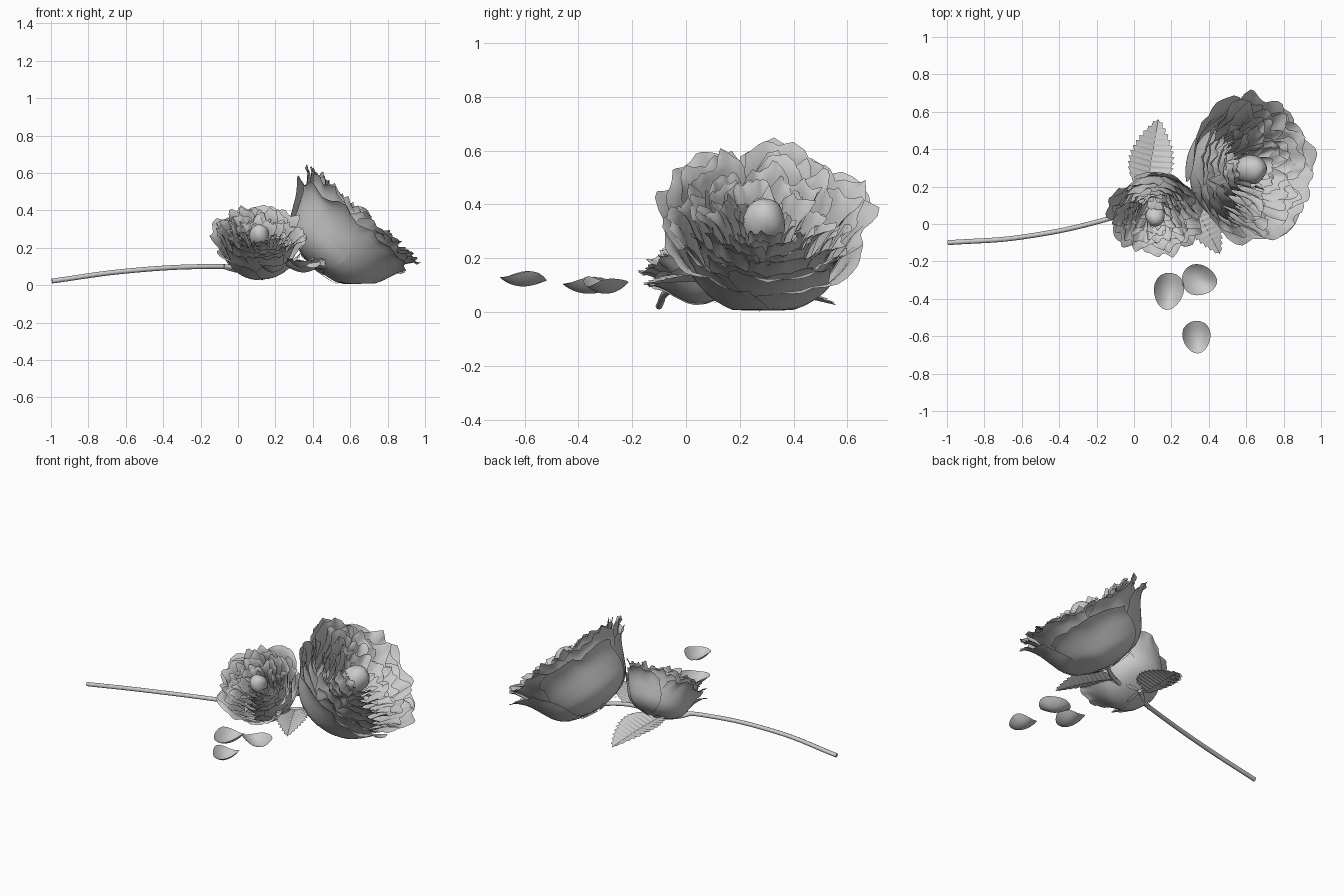
import bpy, bmesh, math, random
from mathutils import Vector, noise

if "Cube" in bpy.data.objects:
    bpy.data.objects.remove(bpy.data.objects["Cube"])

random.seed(11)


def make(name, verts, faces, smooth=True):
    me = bpy.data.meshes.new(name)
    me.from_pydata([tuple(v) for v in verts], [], faces)
    ob = bpy.data.objects.new(name, me)
    bpy.context.collection.objects.link(ob)
    if smooth:
        me.polygons.foreach_set("use_smooth", [True] * len(me.polygons))
    me.update()
    return ob


def grid_faces(nu, nv, off=0):
    return [(off + j * (nu + 1) + i, off + j * (nu + 1) + i + 1,
             off + (j + 1) * (nu + 1) + i + 1, off + (j + 1) * (nu + 1) + i)
            for j in range(nv) for i in range(nu)]


def lerp_table(t, table):
    for (a, *p), (b, *q) in zip(table, table[1:]):
        if t <= b:
            f = (t - a) / (b - a)
            return [x + (y - x) * f for x, y in zip(p, q)]
    return table[-1][1:]


# cup profile: v, radius fraction, height fraction
CUP = [(0, .06, 0), (.1, .30, .03), (.2, .52, .10), (.3, .66, .20), (.4, .75, .31), (.6, .86, .55),
       (.8, .93, .80), (.92, .97, .94), (1, 1.0, 1.0)]


def rose(name, base, axis, rings, bud_r, bud_z, ruffle):
    """rings: (rim radius, rim height, petal count, outward curl)"""
    base, rot = Vector(base), Vector((0, 0, 1)).rotation_difference(Vector(axis))
    nu, nv = 14, 14
    verts, faces = [], []
    for k, (R, H, n, curl) in enumerate(rings):
        for p in range(n):
            a0 = 2 * math.pi * (p + .5 * (k % 2)) / n + random.uniform(-.12, .12) + k * .3
            w = math.pi / n * 1.25
            h = H * random.uniform(.94, 1.04)
            rad = R * random.uniform(.95, 1.05)
            seed = Vector((random.random() * 50, random.random() * 50, k))
            off = len(verts)
            for j in range(nv + 1):
                v = j / nv
                for i in range(nu + 1):
                    u = 2 * i / nu - 1
                    vv = v * (1 - .14 * abs(u) ** 3)
                    r, z = lerp_table(vv, CUP)
                    edge = max(0, (vv - .55) / .45) ** 2
                    nz = noise.noise(seed + Vector((u * 1.8, v * 1.5, 0)))
                    nz2 = noise.noise(seed + Vector((u * 4, v * 2, 9)))
                    r = r * rad + curl * edge + edge * ruffle * nz
                    r += .03 * rad * u            # overlap spiral
                    z = z * h - curl * .35 * edge ** 2 + edge * ruffle * .6 * (nz2 + nz)
                    a = a0 + u * w * (.75 + .25 * math.sin(math.pi * min(1, v * 1.1)))
                    q = base + rot @ Vector((r * math.cos(a), r * math.sin(a), z))
                    q.z = max(q.z, .004 + .01 * v)
                    verts.append(q)
            faces += grid_faces(nu, nv, off)
    make(name + "_petals", verts, faces)
    # closed centre bud
    verts, faces = [], []
    for j in range(13):
        t = math.pi * j / 12
        for i in range(21):
            a = 2 * math.pi * i / 20
            r = bud_r * math.sin(t) * (1 + .05 * math.sin(3 * a + 3 * t))
            verts.append(base + rot @ Vector((r * math.cos(a), r * math.sin(a),
                                              bud_z - 1.25 * bud_r * math.cos(t))))
    make(name + "_bud", verts, grid_faces(20, 12))
    # sepals under the cup
    verts, faces = [], []
    R, H = rings[-1][0], rings[-1][1]
    for s in range(5):
        off = len(verts)
        for j in range(7):
            v = j / 6
            r, z = lerp_table(v * .16, CUP)
            for i in range(3):
                a = s * 1.2566 + (i - 1) * .35 * (1 - v) ** .7
                q = base + rot @ Vector((r * R * 1.02 * math.cos(a), r * R * 1.02 * math.sin(a), z * H - .008))
                q.z = max(q.z, .002)
                verts.append(q)
        faces += grid_faces(2, 6, off)
    make(name + "_sepals", verts, faces)


def tube(name, pts, r0, r1):
    cu = bpy.data.curves.new(name, 'CURVE')
    cu.dimensions = '3D'
    cu.bevel_depth = r0
    cu.bevel_resolution = 2
    cu.use_fill_caps = True
    sp = cu.splines.new('BEZIER')
    sp.bezier_points.add(len(pts) - 1)
    for i, (b, p) in enumerate(zip(sp.bezier_points, pts)):
        b.co = p
        b.handle_left_type = b.handle_right_type = 'AUTO'
        b.radius = 1 + (r1 / r0 - 1) * i / (len(pts) - 1)
    ob = bpy.data.objects.new(name, cu)
    bpy.context.collection.objects.link(ob)


def leaf(name, root, tip, half, fold, droop):
    """serrated leaf folded along its midrib"""
    root, tip = Vector(root), Vector(tip)
    d = tip - root
    side = Vector((d.y, -d.x, 0)).normalized()
    up = side.cross(d).normalized()
    n, verts = 28, []
    for j in range(n + 1):
        t = j / n
        w = half * math.sin(math.pi * t ** .75) ** .9 if 0 < t < 1 else 0
        tooth = .86 if j % 2 else 1.0
        c = root + d * t + up * droop * math.sin(math.pi * t)
        for u in (-1, 0, 1):
            ww = w * (tooth if u else 1)
            back = d.normalized() * (.014 if u and j % 2 == 0 and 0 < t < 1 else 0)
            verts.append(c + side * u * ww + up * abs(u) * w * fold + back)
    make(name, verts, grid_faces(2, n), False)


def loose_petal(name, centre, length, width, ang, depth):
    """fallen cupped petal"""
    c, n, m = Vector(centre), 20, 8
    verts = []
    for j in range(m + 1):
        s = j / m
        for i in range(n + 1):
            a = 2 * math.pi * i / n
            x = s * width / 2 * math.cos(a) * (1 + .16 * math.sin(a))
            y = s * length / 2 * math.sin(a)
            z = depth * s ** 2 * (.75 + .25 * math.cos(2 * a + ang)) + .006 * s ** 4 * math.sin(3 * a)
            verts.append(c + Vector((x * math.cos(ang) - y * math.sin(ang),
                                     x * math.sin(ang) + y * math.cos(ang), z)))
    make(name, verts, grid_faces(n, m))


# roses
rose("large_rose", (.415, .275, .09), (.65, .05, .76),
     [(.085, .375, 4, .025), (.12, .378, 5, .035), (.16, .382, 6, .04), (.20, .387, 7, .04),
      (.24, .39, 7, .04), (.28, .395, 7, .04), (.315, .40, 6, .045), (.34, .395, 5, .05),
      (.355, .34, 4, .055)], .078, .32, .06)
rose("small_rose", (.11, .18, .085), (.02, -.60, .79),
     [(.055, .255, 4, .018), (.08, .255, 5, .024), (.107, .26, 6, .026), (.134, .265, 7, .026),
      (.16, .27, 7, .026), (.187, .27, 6, .026), (.21, .265, 6, .03), (.228, .215, 5, .035)],
     .052, .225, .045)

# stems
tube("main_stem", [(-.995, -.10, .022), (-.6, -.07, .075), (-.13, .03, .10), (.12, .12, .09),
                   (.30, .17, .105), (.44, .27, .11)], .013, .013)
tube("branch_stem", [(-.08, .04, .10), (.0, .10, .08), (.11, .18, .085)], .012, .016)

# leaves
leaf("back_leaf", (.06, .15, .09), (.13, .56, .025), .125, .3, .01)
leaf("side_leaf", (.28, .18, .10), (.46, -.16, .10), .10, .3, .012)

# fallen petals
loose_petal("fallen_petal_1", (.185, -.36, .068), .20, .16, -.15, .06)
loose_petal("fallen_petal_2", (.35, -.30, .068), .19, .165, 1.4, .06)
loose_petal("fallen_petal_3", (.335, -.605, .095), .175, .15, .1, .055)
